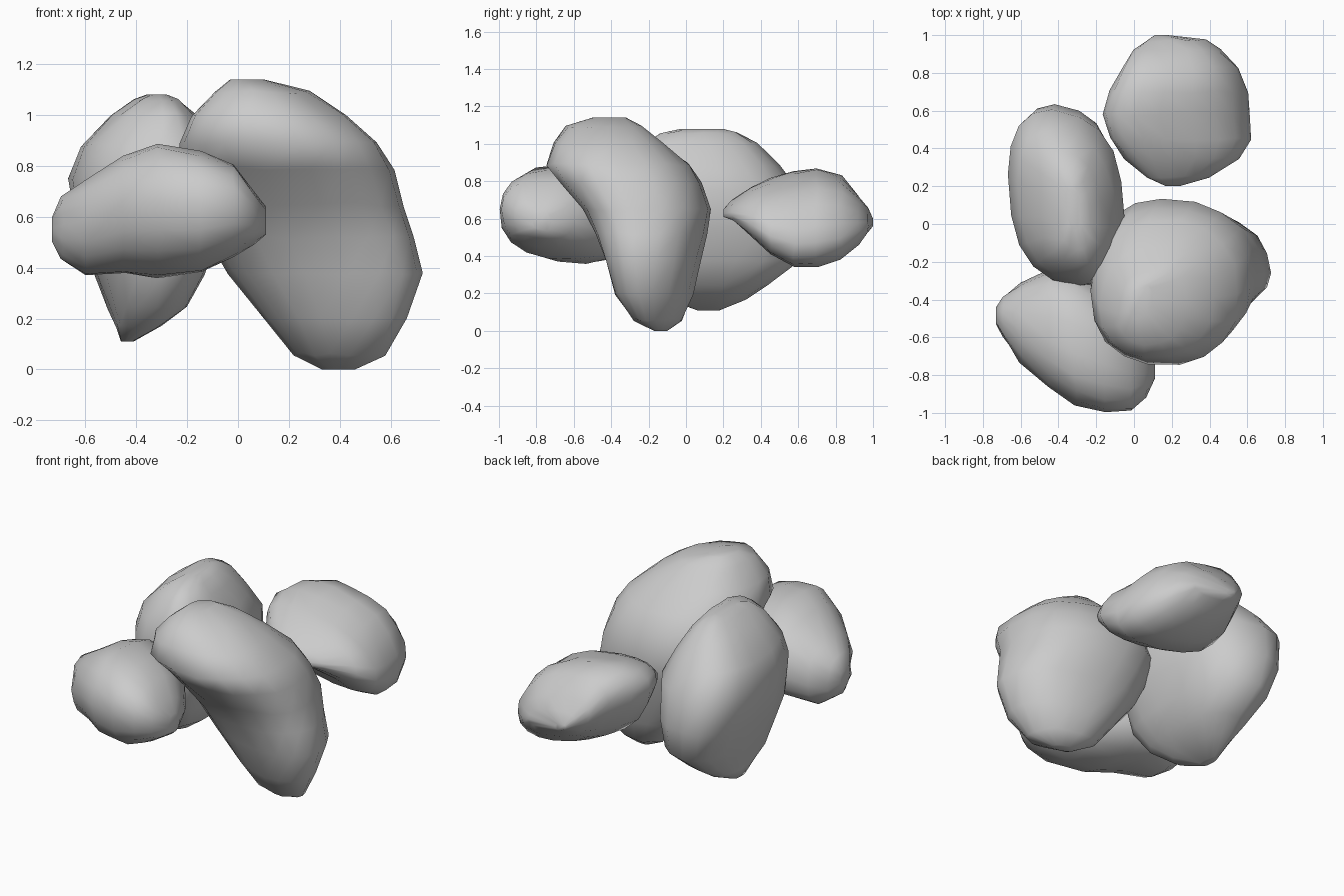
import bpy, bmesh, math, random
from mathutils import Vector

random.seed(4)
SIDES = 18


def spow(v, p):
    return math.copysign(abs(v) ** p, v)


def rock(name, axis, rings, skew, power=0.88, rough=0.008):
    """Loft rounded sections along an axis.
    Each ring: position, min and max of the first and second cross axis.
    skew: diagonal slant of the first and last section."""
    bm = bmesh.new()
    cross = [i for i in range(3) if i != axis]
    loops = []
    for k, (pos, a0, a1, b0, b1) in enumerate(rings):
        inner = 0 < k < len(rings) - 1
        f = k / (len(rings) - 1)
        phi = math.asin(skew[0] * (1 - f) + skew[1] * f)
        loop = []
        for i in range(SIDES):
            t = 2 * math.pi * i / SIDES
            n = 1 + (random.uniform(-rough, rough) * 2 if inner else 0)
            p = Vector((0, 0, 0))
            p[axis] = pos + (random.uniform(-rough, rough) if inner else 0)
            p[cross[0]] = (a0 + a1) / 2 + (a1 - a0) / 2 * spow(math.cos(t), power) * n
            p[cross[1]] = (b0 + b1) / 2 + (b1 - b0) / 2 * spow(math.sin(t + phi), power) * n
            loop.append(bm.verts.new(p))
        loops.append(loop)
    for lo, hi in zip(loops, loops[1:]):
        for i in range(SIDES):
            j = (i + 1) % SIDES
            bm.faces.new((lo[i], lo[j], hi[j], hi[i]))
    bm.faces.new(loops[0])
    bm.faces.new(loops[-1])
    bmesh.ops.recalc_face_normals(bm, faces=bm.faces)
    for f in bm.faces:
        f.smooth = True
    mesh = bpy.data.meshes.new(name)
    bm.to_mesh(mesh)
    bm.free()
    ob = bpy.data.objects.new(name, mesh)
    bpy.context.collection.objects.link(ob)
    return ob


# Large leaning boulder, sections by height
rock("large_boulder", 2, [
    (0.00, 0.33, 0.46, -0.17, -0.10),
    (0.06, 0.22, 0.58, -0.28, -0.02),
    (0.20, 0.11, 0.66, -0.38, 0.04),
    (0.38, -0.04, 0.73, -0.43, 0.08),
    (0.52, -0.12, 0.69, -0.48, 0.11),
    (0.65, -0.18, 0.65, -0.55, 0.13),
    (0.79, -0.22, 0.61, -0.67, 0.08),
    (0.89, -0.23, 0.55, -0.75, 0.02),
    (1.00, -0.18, 0.42, -0.71, -0.12),
    (1.09, -0.09, 0.28, -0.64, -0.24),
    (1.14, -0.03, 0.10, -0.50, -0.32)], (-0.5, 0.2))

# Upright rock on the left, sections by height
rock("left_rock", 2, [
    (0.11, -0.46, -0.41, 0.06, 0.18),
    (0.17, -0.48, -0.30, -0.09, 0.32),
    (0.24, -0.51, -0.20, -0.20, 0.43),
    (0.37, -0.56, -0.13, -0.29, 0.60),
    (0.55, -0.63, -0.08, -0.33, 0.63),
    (0.75, -0.67, -0.05, -0.33, 0.60),
    (0.88, -0.62, -0.10, -0.29, 0.50),
    (1.00, -0.50, -0.17, -0.22, 0.38),
    (1.06, -0.41, -0.23, -0.14, 0.28),
    (1.08, -0.36, -0.28, -0.03, 0.20)], (-0.1, -0.3), 0.82)

# Low front rock, sections from left to right
rock("front_rock", 0, [
    (-0.73, -0.53, -0.44, 0.50, 0.60),
    (-0.69, -0.60, -0.38, 0.43, 0.68),
    (-0.60, -0.73, -0.31, 0.37, 0.74),
    (-0.45, -0.86, -0.24, 0.38, 0.84),
    (-0.31, -0.96, -0.26, 0.36, 0.89),
    (-0.15, -1.00, -0.35, 0.38, 0.86),
    (-0.02, -0.99, -0.48, 0.44, 0.81),
    (0.06, -0.92, -0.60, 0.49, 0.71),
    (0.11, -0.82, -0.72, 0.53, 0.64)], (-0.1, -0.1))

# Back rock, sections from front to back
rock("back_rock", 1, [
    (0.20, 0.17, 0.24, 0.61, 0.65),
    (0.25, 0.06, 0.40, 0.59, 0.70),
    (0.35, -0.05, 0.56, 0.51, 0.77),
    (0.45, -0.12, 0.62, 0.41, 0.82),
    (0.58, -0.17, 0.61, 0.34, 0.85),
    (0.70, -0.13, 0.60, 0.34, 0.87),
    (0.83, -0.06, 0.55, 0.38, 0.83),
    (0.92, 0.00, 0.46, 0.46, 0.73),
    (0.97, 0.06, 0.38, 0.52, 0.66),
    (1.00, 0.11, 0.18, 0.56, 0.60)], (-0.5, -0.4))
